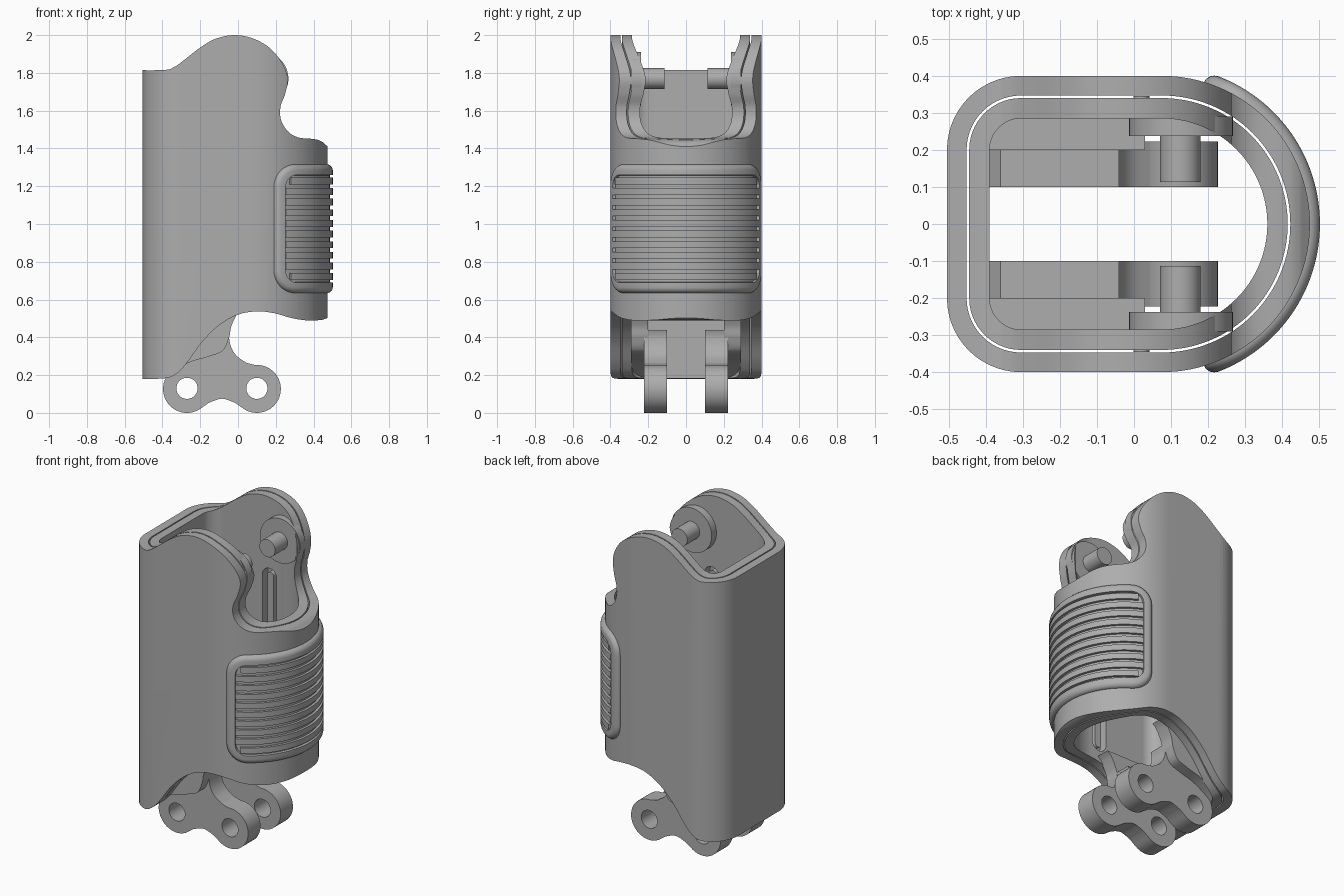
import bpy, bmesh
from math import sin, cos, radians, sqrt
from mathutils import Vector

cube = bpy.data.objects.get("Cube")
if cube:
    bpy.data.objects.remove(cube, do_unlink=True)

GREY = (0.42, 0.42, 0.42, 1)
mat = bpy.data.materials.new("plain grey")
mat.use_nodes = True
mat.diffuse_color = GREY
mat.node_tree.nodes["Principled BSDF"].inputs["Base Color"].default_value = GREY


def loft(name, loops, cap=True, ring=False):
    """Skin a list of closed loops that have equal point counts."""
    bm = bmesh.new()
    rows = [[bm.verts.new(p) for p in loop] for loop in loops]
    pairs = list(zip(rows, rows[1:])) + ([(rows[-1], rows[0])] if ring else [])
    n = len(rows[0])
    for a, b in pairs:
        for i in range(n):
            j = (i + 1) % n
            bm.faces.new((a[i], a[j], b[j], b[i]))
    if cap:
        bm.faces.new(rows[0])
        bm.faces.new(rows[-1])
    bmesh.ops.remove_doubles(bm, verts=bm.verts, dist=0.00001)
    bmesh.ops.recalc_face_normals(bm, faces=bm.faces)
    mesh = bpy.data.meshes.new(name)
    bm.to_mesh(mesh)
    bm.free()
    mesh.materials.append(mat)
    obj = bpy.data.objects.new(name, mesh)
    bpy.context.collection.objects.link(obj)
    return obj


def prism(name, outline, y0, y1):
    """Extrude an x-z outline along y."""
    return loft(name, [[(x, y, z) for x, z in outline] for y in (y0, y1)])


def arc(cx, cy, r, a0, a1, n=24):
    angles = [radians(a0 + (a1 - a0) * k / n) for k in range(n + 1)]
    return [(cx + r * cos(a), cy + r * sin(a)) for a in angles]


def disc(name, x, z, r, y0, y1):
    return prism(name, arc(x, z, r, 0, 360, 48)[:-1], y0, y1)


def smooth(points, n=8):
    """Smooth curve through the points."""
    p = [Vector(q) for q in points]
    p = [p[0]] + p + [p[-1]]
    out = []
    for a, b, c, d in zip(p, p[1:], p[2:], p[3:]):
        for k in range(n):
            t = k / n
            v = b + (c - a) * t / 2 + (2 * a - 5 * b + 4 * c - d) * t * t / 2
            v += (3 * b - a - 3 * c + d) * t ** 3 / 2
            out.append(tuple(v))
    return out + [tuple(p[-1])]


def boolean(obj, cutter, operation):
    mod = obj.modifiers.new("cut", "BOOLEAN")
    mod.operation, mod.solver, mod.object = operation, "EXACT", cutter
    bpy.context.view_layer.objects.active = obj
    bpy.ops.object.modifier_apply(modifier=mod.name)
    bpy.data.objects.remove(cutter, do_unlink=True)


# Sleeve: two nested D-shaped walls trimmed by one side profile
def d_section(inset):
    r = 0.2 - inset
    return (arc(0.075, 0, 0.4 - inset, -90, 90, 64)
            + arc(-0.305, 0.2, r, 90, 180, 14) + arc(-0.305, -0.2, r, 180, 270, 14))


def side_profile():
    top = [(-0.6, 1.815), (-0.4, 1.815), (-0.34, 1.83), (-0.28, 1.872), (-0.2, 1.934),
           (-0.12, 1.98), (-0.02, 2.0), (0.08, 1.982), (0.17, 1.93), (0.235, 1.85),
           (0.263, 1.77), (0.25, 1.69), (0.225, 1.62), (0.228, 1.55), (0.265, 1.49),
           (0.32, 1.458), (0.4, 1.45), (0.44, 1.438), (0.475, 1.41), (0.6, 1.3)]
    bottom = [(0.6, 0.56), (0.475, 0.503), (0.43, 0.491), (0.36, 0.49), (0.28, 0.503),
              (0.19, 0.528), (0.1, 0.537), (0, 0.52), (-0.1, 0.464), (-0.19, 0.375),
              (-0.27, 0.265), (-0.33, 0.205), (-0.4, 0.182), (-0.6, 0.18)]
    return smooth(top) + smooth(bottom)


def sleeve(name, outer, inner):
    loops = [[(x, y, z) for x, y in d_section(d)]
             for d, z in ((outer, 0.1), (outer, 2.1), (inner, 2.1), (inner, 0.1))]
    obj = loft(name, loops, cap=False, ring=True)
    boolean(obj, prism("trim", side_profile(), -0.6, 0.6), "INTERSECT")
    return obj


sleeve("outer_sleeve", 0, 0.053)
liner = sleeve("inner_sleeve", 0.06, 0.115)

for side, s in (("left", 1), ("right", -1)):
    # Guide slot with a rail in the liner
    slot = arc(0.02, 1.5, 0.05, 0, 180) + arc(0.02, 0.65, 0.05, 180, 360)
    boolean(liner, prism("slot", slot, s * 0.25, s * 0.344), "DIFFERENCE")
    rail = arc(0.02, 1.5, 0.022, 0, 180) + arc(0.02, 0.65, 0.022, 180, 360)
    prism(side + "_guide_rail", rail, s * 0.295, s * 0.345)

    # Upper pivot
    disc(side + "_pivot_washer", 0.127, 1.77, 0.14, s * 0.237, s * 0.29)
    disc(side + "_pivot_pin", 0.125, 1.77, 0.055, s * 0.113, s * 0.24)

    # Lower hinge: two drilled eyes on a waisted arm
    throat = [(0.045, 0.265), (-0.005, 0.3), (-0.035, 0.345), (-0.047, 0.4), (-0.04, 0.44)]
    arm = (arc(-0.27, 0.127, 0.127, 150, 310)
           + smooth([(-0.155, 0.053), (-0.085, 0.075), (-0.015, 0.053)])
           + arc(0.1, 0.127, 0.127, 230, 455) + smooth(throat)
           + [(-0.36, 0.44), (-0.39, 0.4), (-0.39, 0.2)])
    hinge = prism(side + "_hinge_arm", arm, s * 0.1, s * 0.223)
    for x in (-0.27, 0.1):
        boolean(hinge, disc("drill", x, 0.13, 0.056, s * 0.05, s * 0.3), "DIFFERENCE")

    # Web joining the arm to the liner
    web = smooth([(-0.39, 0.185), (-0.33, 0.228), (-0.25, 0.27), (-0.15, 0.3), (-0.08, 0.33),
                  (-0.047, 0.4), (-0.035, 0.46), (0, 0.53), (0.03, 0.56)])
    prism(side + "_hinge_web", web + [(-0.39, 0.56)], s * 0.2, s * 0.29)


# Grip pad: rounded plate wrapped around the curved side, with ribs
def wrap(u, v, r):
    return (0.075 + r * cos(u / 0.4), r * sin(u / 0.4), 0.975 + v)


def pad_outline(inset):
    r = 0.12 - inset
    w, h = 0.512 - inset - r, 0.34 - inset - r
    pts = []
    for su, sv, a in ((1, 1, 0), (-1, 1, 90), (-1, -1, 180), (1, -1, 270)):
        pts += arc(su * w, sv * h, r, a, a + 90, 10)
        if a in (0, 180):
            pts += [(su * w * (1 - k / 20), sv * (h + r)) for k in range(1, 40)]
    return pts


steps = [(0, 0.38), (0, 0.403), (0.004, 0.412), (0.011, 0.42), (0.02, 0.425),
         (0.03, 0.427), (0.055, 0.427), (0.057, 0.411)]
loops = [[wrap(u, v, r) for u, v in pad_outline(d)] for d, r in steps]
loops.append([wrap(u, 0, 0.411) for u, v in pad_outline(0.057)])
loft("grip_pad", loops, cap=False)

for i in range(10):
    v = (i - 4.5) * 0.0563
    over = max(0, abs(v) + 0.018 - 0.22)
    half = 0.394 + sqrt(0.062 ** 2 - over ** 2)
    columns = []
    for k in range(49):
        u = half * (k / 24 - 1)
        columns.append([wrap(u, v + dv, r) for dv, r in
                        ((-0.018, 0.405), (0.018, 0.405), (0.018, 0.427), (-0.018, 0.427))])
    loft("grip_rib_%d" % (i + 1), columns)

# Smooth shading with crisp edges
bpy.ops.object.select_all(action="DESELECT")
for obj in bpy.context.scene.objects:
    if obj.type == "MESH" and mat.name in obj.data.materials:
        obj.select_set(True)
        bpy.context.view_layer.objects.active = obj
bpy.ops.object.shade_smooth_by_angle(angle=radians(30))
